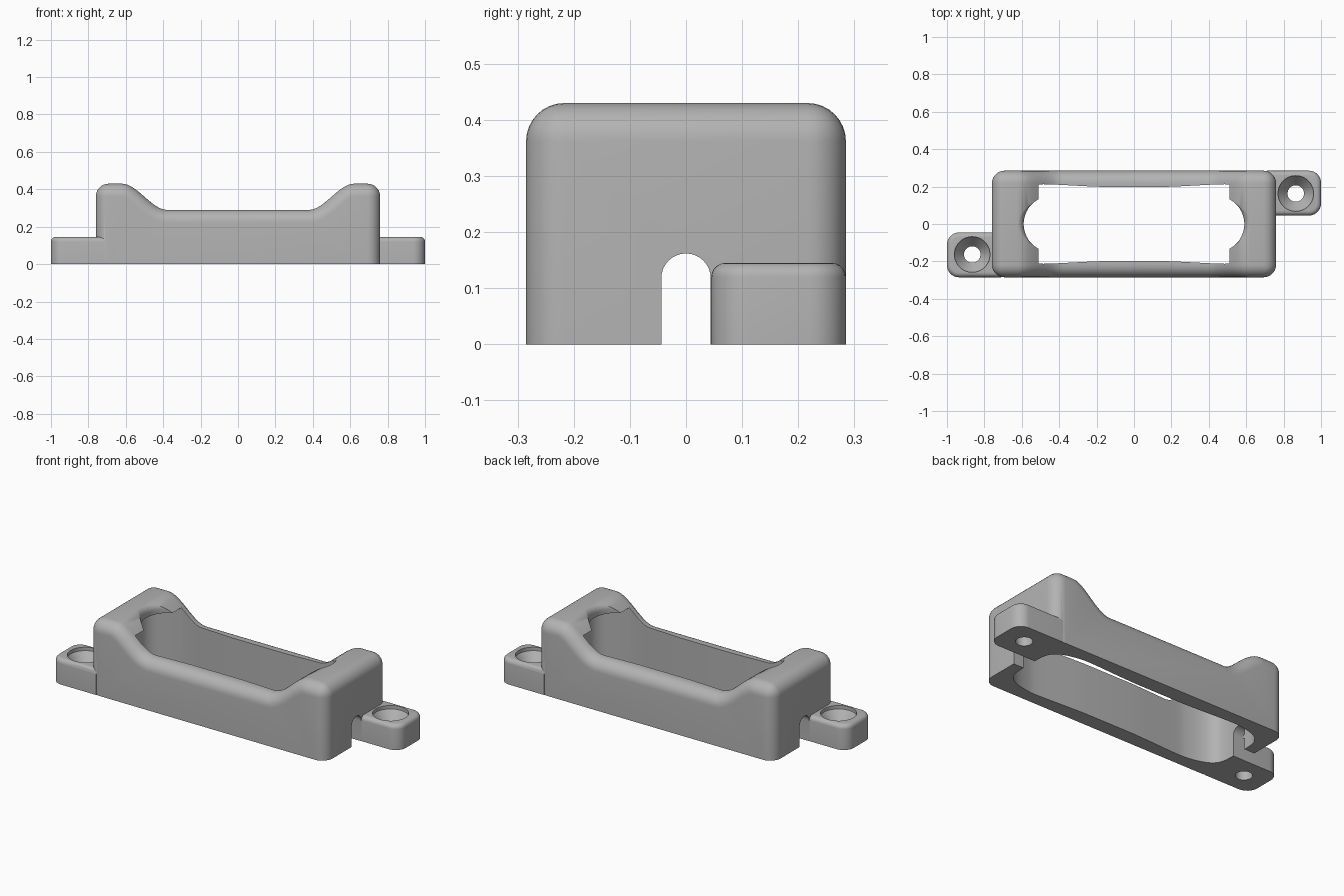
import bpy, bmesh, math

cube = bpy.data.objects.get("Cube")
if cube:
    bpy.data.objects.remove(cube, do_unlink=True)

grey = bpy.data.materials.new("light grey")
grey.use_nodes = True
grey.diffuse_color = (0.45, 0.45, 0.45, 1)
grey.node_tree.nodes["Principled BSDF"].inputs["Base Color"].default_value = (0.45, 0.45, 0.45, 1)


def finish(bm, name):
    bmesh.ops.recalc_face_normals(bm, faces=bm.faces)
    mesh = bpy.data.meshes.new(name)
    bm.to_mesh(mesh)
    bm.free()
    mesh.materials.append(grey)
    obj = bpy.data.objects.new(name, mesh)
    bpy.context.collection.objects.link(obj)
    return obj


def prism(points, direction):
    """Closed outline pushed along a direction."""
    bm = bmesh.new()
    face = bm.faces.new([bm.verts.new(p) for p in points])
    out = bmesh.ops.extrude_face_region(bm, geom=[face])
    verts = [v for v in out["geom"] if isinstance(v, bmesh.types.BMVert)]
    bmesh.ops.translate(bm, vec=direction, verts=verts)
    bmesh.ops.recalc_face_normals(bm, faces=bm.faces)
    return bm


def lathe(name, profile, x, y, steps=64):
    """Solid of revolution from (radius, z) pairs."""
    bm = bmesh.new()
    rings = [[bm.verts.new((x + r * math.cos(math.tau * i / steps),
                            y + r * math.sin(math.tau * i / steps), z))
              for i in range(steps)] for r, z in profile]
    for a, b in zip(rings, rings[1:]):
        for i in range(steps):
            j = (i + 1) % steps
            bm.faces.new((a[i], a[j], b[j], b[i]))
    bm.faces.new(rings[0])
    bm.faces.new(rings[-1])
    return finish(bm, name)


def select_only(obj):
    bpy.ops.object.select_all(action='DESELECT')
    obj.select_set(True)
    bpy.context.view_layer.objects.active = obj


def combine(obj, other, operation):
    mod = obj.modifiers.new("combine", 'BOOLEAN')
    mod.operation = operation
    mod.solver = 'EXACT'
    mod.object = other
    select_only(obj)
    bpy.ops.object.modifier_apply(modifier=mod.name)
    bpy.data.objects.remove(other, do_unlink=True)


# Body: raised ends joined by an S curve to the low middle
W, D, H, LOW = 0.76, 0.285, 0.43, 0.29
curve = []
for i in range(17):
    t = i / 16
    curve.append((0.62 - 0.24 * t, H - (H - LOW) * (t * t * (3 - 2 * t))))
half = [(W, 0), (W, H)] + curve
outline = half + [(-x, z) for x, z in reversed(half)]
bm = prism([(x, -D, z) for x, z in outline], (0, 2 * D, 0))
edges = []
for e in bm.edges:
    a, b = (v.co for v in e.verts)
    upright = abs(a.z - b.z) > 0.4
    on_top = min(a.z, b.z) > 0.2
    side = abs(a.y - b.y) < 0.01
    end = abs(a.x) > W - 0.01 and abs(b.x) > W - 0.01
    if upright or (on_top and (side or end)):
        edges.append(e)
bmesh.ops.bevel(bm, geom=edges, offset=0.068, segments=8, profile=0.5,
                affect='EDGES', clamp_overlap=False)
body = finish(bm, "housing")

# Mounting tabs at opposite corners
for s in (1, -1):
    base = [(0.71, 0.045), (1, 0.045), (1, D), (0.71, D)]
    bm = prism([(s * x, s * y, 0) for x, y in base], (0, 0, 0.145))

    def outer(e):
        return any(abs(v.co.x) > 0.99 for v in e.verts)
    upright = [e for e in bm.edges if outer(e)
               and abs(e.verts[0].co.z - e.verts[1].co.z) > 0.1]
    bmesh.ops.bevel(bm, geom=upright, offset=0.065, segments=8, profile=0.5, affect='EDGES')
    rim = [e for e in bm.edges if all(v.co.z > 0.14 for v in e.verts)
           and not all(abs(v.co.x) < 0.72 for v in e.verts)]
    bmesh.ops.bevel(bm, geom=rim, offset=0.025, segments=5, profile=0.5, affect='EDGES')
    combine(body, finish(bm, "mounting_tab"), 'UNION')

# Main cavity: squarish oval with gently bowed long walls
cavity = []
for i in range(128):
    a = math.tau * (i + 0.5) / 128
    c, s = math.cos(a), math.sin(a)
    x = 0.695 * math.copysign(abs(c) ** 0.4, c)
    y = 0.222 * math.copysign(abs(s) ** 0.4, s)
    y *= 1 - 0.12 * max(0, 1 - (x / 0.5) ** 2)
    cavity.append((x, y, -0.1))
combine(body, finish(prism(cavity, (0, 0, 0.47)), "cavity_cutter"), 'DIFFERENCE')

# Round end openings with a softened lip
lip = [(0.15, 0.2)]
for i in range(7):
    a = math.pi / 2 * i / 6
    lip.append((0.15 + 0.04 * (1 - math.cos(a)), 0.392 + 0.04 * math.sin(a)))
lip.append((0.19, 0.5))
for s in (1, -1):
    combine(body, lathe("end_cutter", lip, s * 0.44, 0), 'DIFFERENCE')

# Arched cable slot through both ends
R = 0.044
arch = [(-1, -R, -0.1), (-1, R, -0.1)]
arch += [(-1, R * math.cos(math.pi * i / 16), 0.118 + R * math.sin(math.pi * i / 16))
         for i in range(17)]
combine(body, finish(prism(arch, (2, 0, 0)), "slot_cutter"), 'DIFFERENCE')

# Countersunk screw holes
for s in (1, -1):
    screw = [(0.044, -0.1), (0.044, 0.06), (0.095, 0.125), (0.095, 0.25)]
    combine(body, lathe("screw_cutter", screw, s * 0.865, s * 0.163), 'DIFFERENCE')

select_only(body)
bpy.ops.object.shade_smooth_by_angle(angle=math.radians(32))
